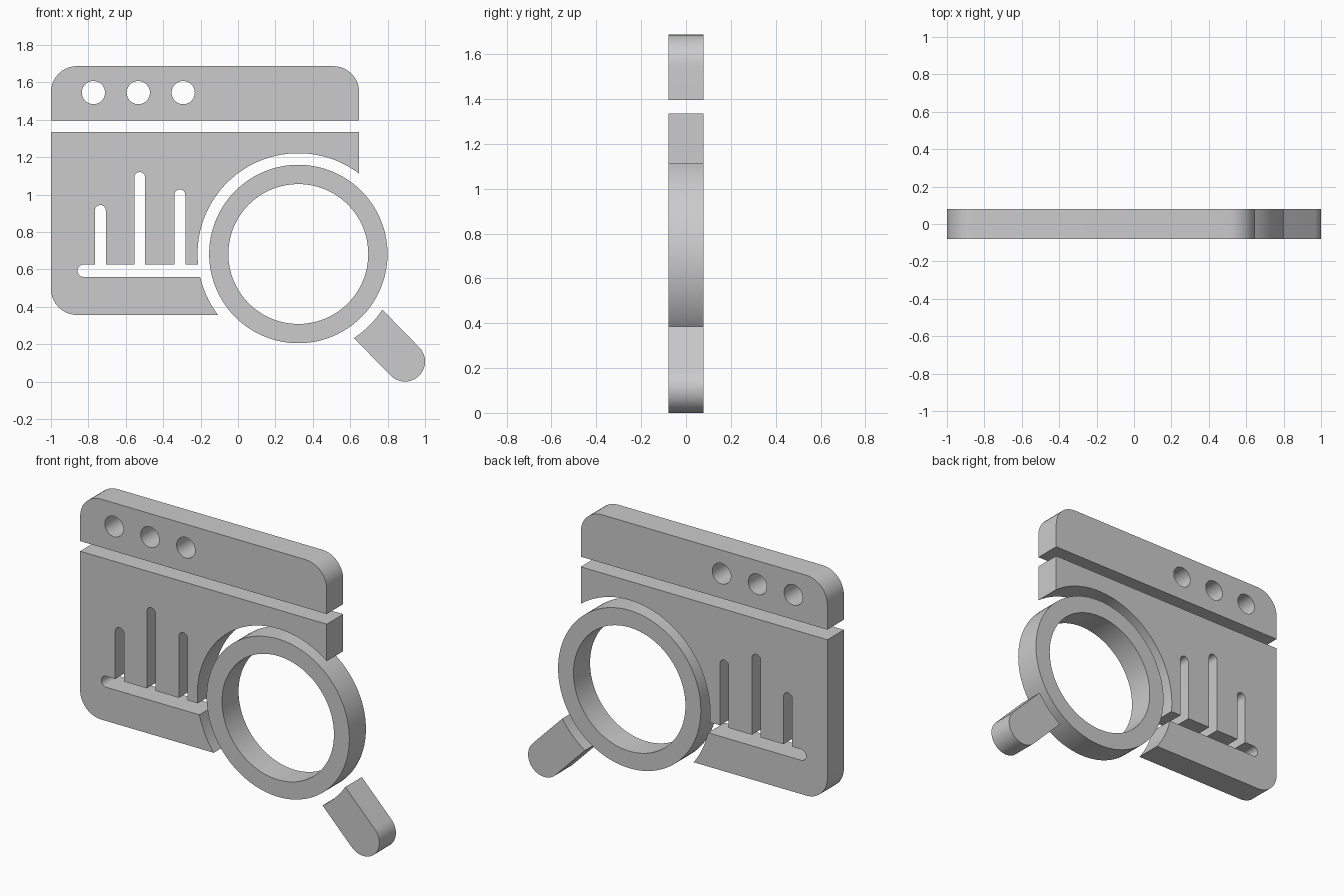
import bpy, bmesh
from math import sin, cos, asin, acos, pi, radians, ceil

if "Cube" in bpy.data.objects:
    bpy.data.objects.remove(bpy.data.objects["Cube"])

HALF = 0.079                       # half thickness in y
LENS = (0.3225, 0.682)             # magnifier centre
GAP_R = 0.539                      # clearance circle around the magnifier


def arc(c, r, a0, a1):
    """Points on an arc in the xz plane, angles in degrees."""
    n = max(4, ceil(abs(a1 - a0) / (4 if r > 0.2 else 9)))
    return [(c[0] + r * cos(radians(a0 + (a1 - a0) * i / n)),
             c[1] + r * sin(radians(a0 + (a1 - a0) * i / n))) for i in range(n + 1)]


def circle(c, r):
    return arc(c, r, 0, 360)[:-1]


def slab(name, *loops):
    """Extrude an outline (first loop) with holes (other loops) along y."""
    bm = bmesh.new()
    for pts in loops:
        vs = [bm.verts.new((x, -HALF, z)) for x, z in pts]
        for a, b in zip(vs, vs[1:] + vs[:1]):
            bm.edges.new((a, b))
    bmesh.ops.triangle_fill(bm, edges=bm.edges[:], use_beauty=True, use_dissolve=False)
    ext = bmesh.ops.extrude_face_region(bm, geom=bm.faces[:], use_keep_orig=True)
    verts = [g for g in ext["geom"] if isinstance(g, bmesh.types.BMVert)]
    bmesh.ops.translate(bm, verts=verts, vec=(0, 2 * HALF, 0))
    bmesh.ops.recalc_face_normals(bm, faces=bm.faces[:])
    me = bpy.data.meshes.new(name)
    bm.to_mesh(me)
    bm.free()
    ob = bpy.data.objects.new(name, me)
    bpy.context.collection.objects.link(ob)
    bpy.ops.object.select_all(action='DESELECT')
    ob.select_set(True)
    bpy.context.view_layer.objects.active = ob
    bpy.ops.object.shade_smooth_by_angle(angle=radians(30))
    return ob


L, R, TOP, BOTTOM, RAD = -1.0, 0.648, 1.687, 0.356, 0.14

# window title bar with three round buttons
bar = [(L, 1.396), (R, 1.396)]
bar += arc((R - RAD, TOP - RAD), RAD, 0, 90) + arc((L + RAD, TOP - RAD), RAD, 90, 180)
slab("title_bar", bar, *[circle((x, 1.545), 0.062) for x in (-0.773, -0.533, -0.293)])

# window panel: chart slots open into the round clearance of the magnifier
S_TOP, S_BOT = 0.626, 0.560


def gap_angle(z):
    """Angle on the left of the clearance circle at height z."""
    return 180 - math_deg(asin((z - LENS[1]) / GAP_R))


def math_deg(a):
    return a * 180 / pi


panel = arc((L + RAD, BOTTOM + RAD), RAD, 270, 180) + [(L, 1.335), (R, 1.335)]
panel += arc(LENS, GAP_R, math_deg(acos((R - LENS[0]) / GAP_R)), gap_angle(S_TOP))
for x, top in ((-0.311, 1.027), (-0.525, 1.12), (-0.736, 0.944)):
    w = 0.029
    panel += [(x + w, S_TOP)] + arc((x, top - w), w, 0, 180) + [(x - w, S_TOP)]
s_r = (S_TOP - S_BOT) / 2
panel += arc((-0.858 + s_r, S_BOT + s_r), s_r, 90, 270)
panel += arc(LENS, GAP_R, gap_angle(S_BOT), gap_angle(BOTTOM))
slab("chart_panel", panel)

# magnifier ring
slab("lens_ring", circle(LENS, 0.477), circle(LENS, 0.374))

# magnifier handle: concave inner end, rounded outer end
h_r = 0.1075
spread = math_deg(asin(h_r / GAP_R))
slab("handle", arc(LENS, GAP_R, -45 + spread, -45 - spread)
     + arc((0.8925, h_r), h_r, -135, 45))
